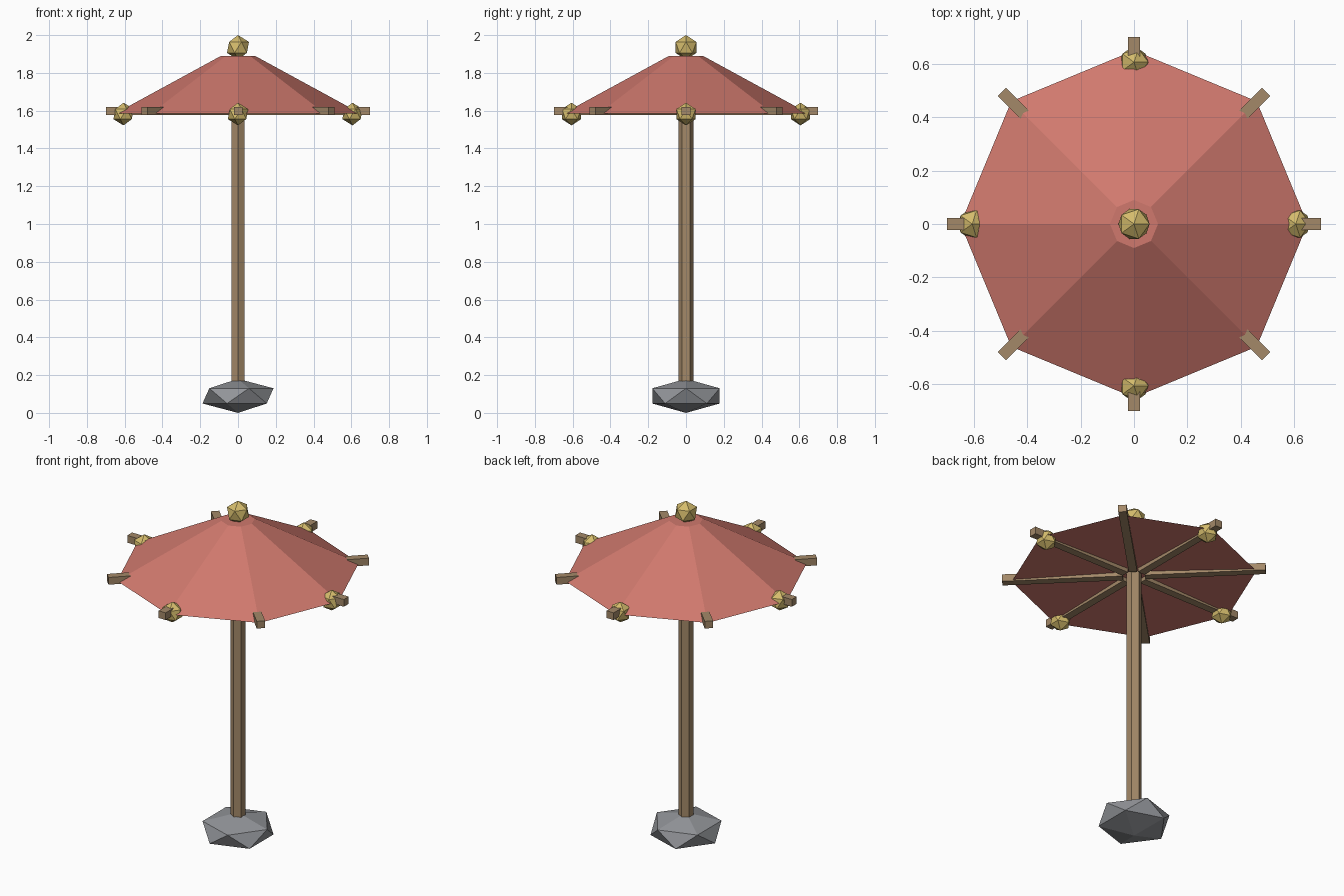
import bpy, bmesh
from math import cos, sin, pi
from mathutils import Matrix

cube = bpy.data.objects.get("Cube")
if cube:
    bpy.data.objects.remove(cube, do_unlink=True)


def material(name, rgb):
    m = bpy.data.materials.new(name)
    m.use_nodes = True
    m.diffuse_color = (*rgb, 1)
    m.node_tree.nodes["Principled BSDF"].inputs["Base Color"].default_value = (*rgb, 1)
    return m


red = material("faded red cloth", (0.63, 0.19, 0.155))
wood = material("brown wood", (0.37, 0.25, 0.14))
gold = material("pale gold", (0.66, 0.50, 0.15))
stone = material("grey stone", (0.29, 0.30, 0.32))


def finish(bm, name, mat):
    bmesh.ops.recalc_face_normals(bm, faces=bm.faces)
    mesh = bpy.data.meshes.new(name)
    bm.to_mesh(mesh)
    bm.free()
    mesh.materials.append(mat)
    obj = bpy.data.objects.new(name, mesh)
    bpy.context.collection.objects.link(obj)
    return obj


def faceted_ball(name, loc, scale, mat):
    bm = bmesh.new()
    bmesh.ops.create_icosphere(bm, subdivisions=1, radius=1)
    bmesh.ops.scale(bm, vec=scale, verts=bm.verts)
    bmesh.ops.translate(bm, vec=loc, verts=bm.verts)
    return finish(bm, name, mat)


def lathe(name, profile, sides, start, mat):
    """Closed faceted solid from (radius, height) rings, capped at both ends."""
    bm = bmesh.new()
    rings = []
    for r, z in profile:
        angles = [start + 2 * pi * i / sides for i in range(sides)]
        rings.append([bm.verts.new((r * cos(a), r * sin(a), z)) for a in angles])
    for low, high in zip(rings, rings[1:]):
        for i in range(sides):
            j = (i + 1) % sides
            bm.faces.new((low[i], low[j], high[j], high[i]))
    bm.faces.new(rings[0])
    bm.faces.new(rings[-1])
    return finish(bm, name, mat)


# Stone foot and hexagonal pole
faceted_ball("base_stone", (0, 0, 0.09), (0.21, 0.21, 0.09), stone)
lathe("pole", [(0.04, 0.1), (0.04, 1.61)], 6, pi / 2, wood)

# Eight-sided canopy with a slightly hollow underside
lathe("canopy", [(0.085, 1.6), (0.65, 1.585), (0.09, 1.89)], 8, 0, red)

# Ribs radiating from the pole
for i in range(8):
    bm = bmesh.new()
    bmesh.ops.create_cube(bm, size=1)
    bmesh.ops.scale(bm, vec=(0.64, 0.045, 0.042), verts=bm.verts)
    bmesh.ops.translate(bm, vec=(0.38, 0, 1.598), verts=bm.verts)
    bmesh.ops.rotate(bm, matrix=Matrix.Rotation(i * pi / 4, 3, "Z"), verts=bm.verts)
    finish(bm, f"rib_{i + 1}", wood)

# Gold finial on top and knobs under every other rib
faceted_ball("top_finial", (0, 0, 1.935), (0.065,) * 3, gold)
for i, side in enumerate(("left", "back", "right", "front")):
    a = i * pi / 2
    faceted_ball(f"{side}_knob", (0.606 * cos(a), 0.606 * sin(a), 1.582), (0.06,) * 3, gold)
